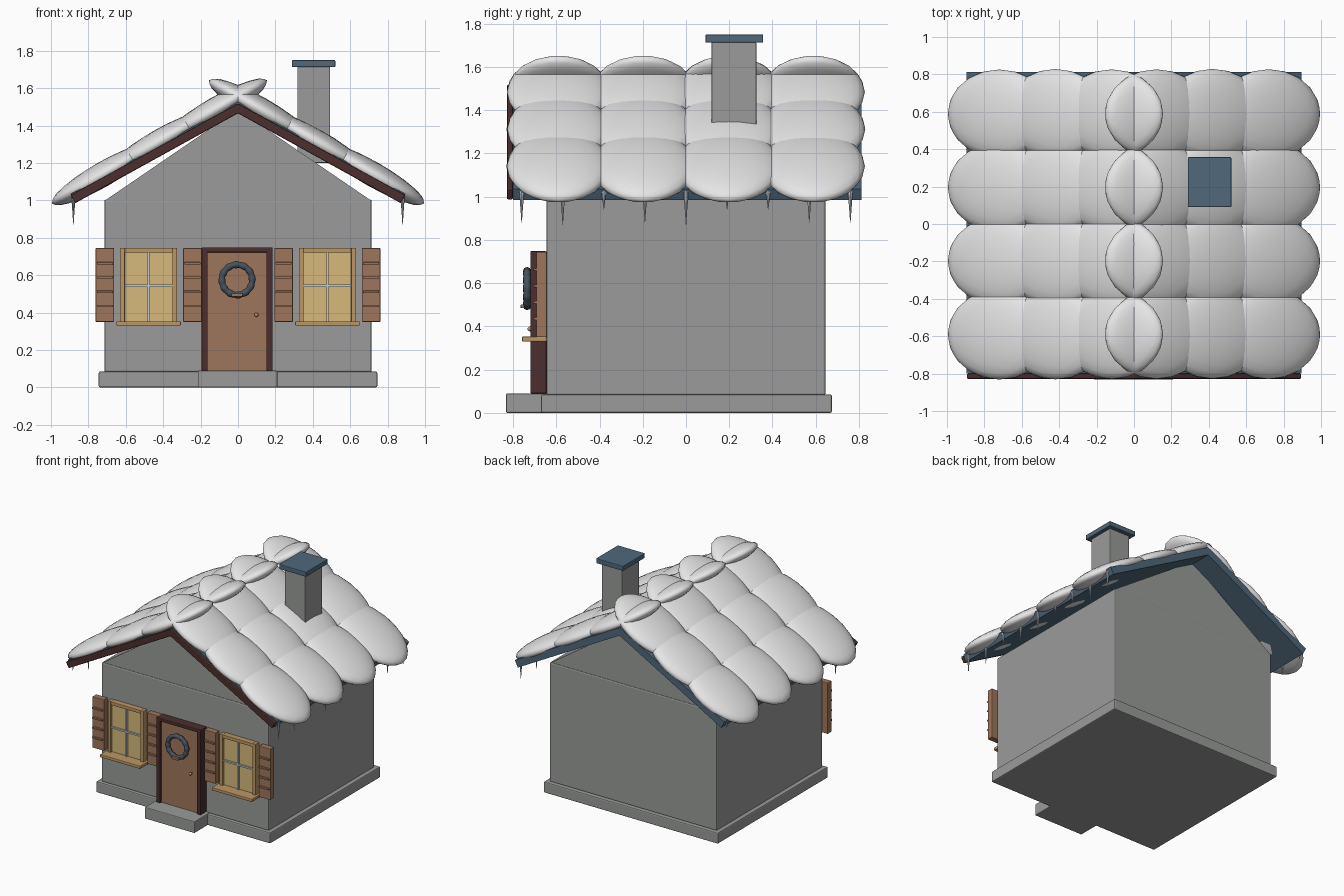
import bpy, bmesh, math, random
from mathutils import Matrix, Vector

random.seed(4)
cube = bpy.data.objects.get("Cube")
if cube:
    bpy.data.objects.remove(cube, do_unlink=True)


def material(name, rgb):
    m = bpy.data.materials.new(name)
    m.use_nodes = True
    m.diffuse_color = (*rgb, 1)
    m.node_tree.nodes["Principled BSDF"].inputs["Base Color"].default_value = (*rgb, 1)
    return m


STONE = material("grey stone", (0.32, 0.33, 0.32))
SNOW = material("white snow", (0.82, 0.82, 0.83))
SLATE = material("slate blue", (0.08, 0.14, 0.2))
MAROON = material("dark maroon trim", (0.07, 0.028, 0.026))
BROWN = material("brown wood", (0.34, 0.18, 0.105))
TAN = material("tan wood", (0.5, 0.31, 0.13))
GLOW = material("warm glass", (0.68, 0.49, 0.2))
PALE = material("pale frost", (0.55, 0.6, 0.65))
WREATH = material("dark wreath", (0.06, 0.085, 0.11))


def finish(name, bm, mat, bevel=0.0, smooth=False):
    bmesh.ops.recalc_face_normals(bm, faces=bm.faces)
    for f in bm.faces:
        f.smooth = smooth
    mesh = bpy.data.meshes.new(name)
    bm.to_mesh(mesh)
    bm.free()
    mesh.materials.append(mat)
    obj = bpy.data.objects.new(name, mesh)
    bpy.context.collection.objects.link(obj)
    if bevel:
        mod = obj.modifiers.new("Bevel", "BEVEL")
        mod.width, mod.segments = bevel, 2
    return obj


def box(name, x, y, z, mat, bevel=0.0):
    """Box from (min, max) ranges on each axis."""
    bm = bmesh.new()
    bmesh.ops.create_cube(bm, size=1)
    for v in bm.verts:
        v.co = Vector(r[0] if c < 0 else r[1] for c, r in zip(v.co, (x, y, z)))
    return finish(name, bm, mat, bevel)


def prism(name, profile, y0, y1, mat, bevel=0.0):
    """Extrude an xz outline along y."""
    bm = bmesh.new()
    face = bm.faces.new([bm.verts.new((x, y0, z)) for x, z in profile])
    new = bmesh.ops.extrude_face_region(bm, geom=[face])["geom"]
    verts = [g for g in new if isinstance(g, bmesh.types.BMVert)]
    bmesh.ops.translate(bm, verts=verts, vec=(0, y1 - y0, 0))
    return finish(name, bm, mat, bevel)


# Base, walls and gable
box("foundation", (-0.745, 0.745), (-0.67, 0.675), (0, 0.085), STONE, 0.008)
box("front_step", (-0.215, 0.21), (-0.832, -0.64), (0, 0.09), STONE, 0.006)
box("walls", (-0.715, 0.715), (-0.645, 0.645), (0.08, 1.005), STONE, 0.01)
prism("gable", [(-0.71, 1.0), (0.71, 1.0), (0, 1.485)], -0.64, 0.64, STONE)


# Roof slab and front trim
def chevron(lift):
    half = [(0.895, 1.03 + lift), (0.87, 0.985)]
    return [(0, 1.52 + lift), *half, (0, 1.465)] + [(-x, z) for x, z in reversed(half)]


prism("roof", chevron(0.006), -0.8, 0.812, SLATE)
prism("front_roof_trim", chevron(-0.002), -0.828, -0.8, MAROON, 0.006)

# Snow pillows in rows along both slopes, crossing at the ridge
SLOPE = 0.573
TILT = math.atan(SLOPE)
for side, label in ((1, "left"), (-1, "right")):
    for row in range(4):
        for step in range(3):
            x = 0.12 + 0.3 * step
            centre = Vector((side * x, -0.59 + 0.393 * row, 1.553 - SLOPE * x))
            grow = random.uniform(0.985, 1.015)
            bm = bmesh.new()
            bmesh.ops.create_icosphere(bm, subdivisions=3, radius=1)
            bm.transform(Matrix.Translation(centre)
                         @ Matrix.Rotation(side * TILT, 4, "Y")
                         @ Matrix.Diagonal((0.317, 0.24 * grow, 0.066 * grow, 1)))
            finish(f"{label}_snow_{row}_{step}", bm, SNOW, smooth=True)

    # Icicles under the eaves
    for i in range(9):
        top, tip = 1.03, random.choice((0.87, 0.88, 0.94, 0.97))
        bm = bmesh.new()
        bmesh.ops.create_cone(bm, cap_ends=True, segments=8, radius1=0.001,
                              radius2=0.012, depth=top - tip)
        bmesh.ops.translate(bm, verts=bm.verts,
                            vec=(side * 0.88, -0.76 + 0.19 * i, (top + tip) / 2))
        finish(f"{label}_icicle_{i}", bm, PALE)

# Chimney
box("chimney", (0.318, 0.492), (0.118, 0.325), (1.2, 1.715), STONE, 0.004)
box("chimney_cap", (0.288, 0.52), (0.09, 0.357), (1.712, 1.75), SLATE, 0.005)

# Door
for side, label in ((1, "left"), (-1, "right")):
    xs = sorted((side * 0.157 - 0.005, side * 0.19 - 0.005))
    box(f"{label}_door_jamb", xs, (-0.72, -0.645), (0.09, 0.745), MAROON, 0.005)
box("door_lintel", (-0.195, 0.185), (-0.72, -0.645), (0.722, 0.748), MAROON, 0.005)
box("door", (-0.165, 0.155), (-0.7, -0.645), (0.09, 0.725), BROWN)
bm = bmesh.new()
bmesh.ops.create_uvsphere(bm, u_segments=12, v_segments=8, radius=0.011)
bmesh.ops.translate(bm, verts=bm.verts, vec=(0.098, -0.722, 0.388))
finish("door_knob", bm, TAN, smooth=True)
box("door_knob_stem", (0.094, 0.102), (-0.72, -0.695), (0.384, 0.392), TAN)

# Wreath: a ring with raised bands, and a small bow
HUB = Vector((-0.005, -0.735, 0.575))


def ring(name, major, minor, segments, mat, sides=8):
    bm = bmesh.new()
    loops = []
    for i in range(segments):
        a = math.tau * i / segments
        r = minor * (1.12 if i % 4 < 2 else 0.94)
        loop = []
        for j in range(sides):
            b = math.tau * j / sides
            d = major + r * math.cos(b)
            loop.append(bm.verts.new(HUB + Vector((d * math.cos(a), r * math.sin(b), d * math.sin(a)))))
        loops.append(loop)
    for i in range(segments):
        p, q = loops[i], loops[(i + 1) % segments]
        for j in range(sides):
            k = (j + 1) % sides
            bm.faces.new((p[j], q[j], q[k], p[k]))
    return finish(name, bm, mat, smooth=True)


ring("wreath", 0.081, 0.017, 48, WREATH)
box("wreath_bow", (-0.035, 0.025), (-0.765, -0.745), (0.484, 0.502), BROWN, 0.004)

# Windows with sills, glazing bars and slatted shutters
for side, label in ((1, "left"), (-1, "right")):
    cx = side * 0.478

    def part(name, dx, y, z, mat, bevel=0.0, off=0.0):
        box(f"{label}_window_{name}", (cx + off - dx, cx + off + dx), y, z, mat, bevel)

    part("glass", 0.135, (-0.672, -0.645), (0.35, 0.735), GLOW)
    for off, where in ((-0.14, "right"), (0.14, "left")):
        part(f"{where}_stile", 0.013, (-0.69, -0.645), (0.35, 0.746), TAN, 0.003, off)
    part("head", 0.128, (-0.69, -0.645), (0.72, 0.746), TAN, 0.003)
    part("upright_bar", 0.006, (-0.685, -0.665), (0.352, 0.722), PALE)
    part("cross_bar", 0.128, (-0.685, -0.665), (0.538, 0.55), PALE)
    part("sill", 0.172, (-0.758, -0.645), (0.33, 0.353), TAN, 0.004)
    for off, where in ((-0.234, "right"), (0.234, "left")):
        part(f"{where}_shutter", 0.049, (-0.692, -0.645), (0.35, 0.745), BROWN, 0.004, off)
        for i in range(4):
            z = 0.435 + 0.076 * i
            part(f"{where}_slat_{i}", 0.043, (-0.706, -0.69), (z - 0.006, z + 0.006), BROWN, 0.002, off)
